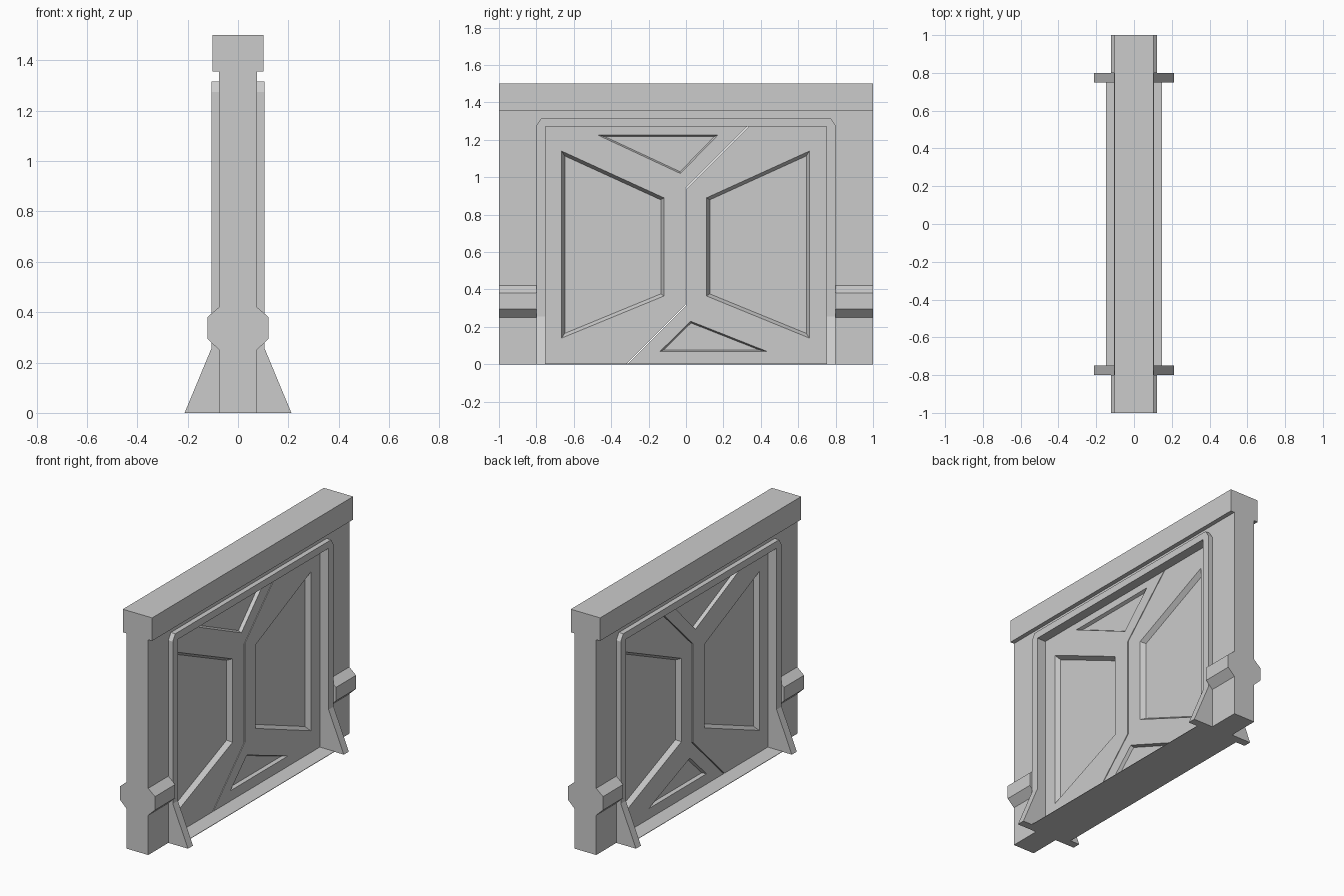
import bpy, bmesh
from mathutils import Vector

if "Cube" in bpy.data.objects:
    bpy.data.objects.remove(bpy.data.objects["Cube"])


def prism(name, pts, lo, hi, axis):
    """Extrude a 2D outline along X (pts = y,z) or Y (pts = x,z)."""
    place = (lambda p, d: (d, p[0], p[1])) if axis == 'X' else (lambda p, d: (p[0], d, p[1]))
    return loft(name, [place(p, lo) for p in pts], [place(p, hi) for p in pts])


def loft(name, ring_a, ring_b):
    """Closed solid between two matching rings of points."""
    bm = bmesh.new()
    a = [bm.verts.new(p) for p in ring_a]
    b = [bm.verts.new(p) for p in ring_b]
    bm.faces.new(a)
    bm.faces.new(b[::-1])
    n = len(a)
    for i in range(n):
        bm.faces.new((a[i], b[i], b[(i + 1) % n], a[(i + 1) % n]))
    bmesh.ops.recalc_face_normals(bm, faces=bm.faces)
    me = bpy.data.meshes.new(name)
    bm.to_mesh(me)
    bm.free()
    ob = bpy.data.objects.new(name, me)
    bpy.context.collection.objects.link(ob)
    return ob


def inset(pts, d):
    """Move every edge of a convex outline inward by d."""
    c = sum((Vector(p) for p in pts), Vector((0, 0))) / len(pts)
    lines = []
    for i, p in enumerate(pts):
        p, q = Vector(p), Vector(pts[(i + 1) % len(pts)])
        n = Vector((p.y - q.y, q.x - p.x)).normalized()
        if n.dot(c - p) < 0:
            n = -n
        lines.append((n, n.dot(p) + d))
    out = []
    for i in range(len(pts)):
        (n, a), (m, b) = lines[i - 1], lines[i]
        det = n.x * m.y - n.y * m.x
        out.append(((a * m.y - b * n.y) / det, (n.x * b - m.x * a) / det))
    return out


def mirrored(half):
    return half + [(-x, z) for x, z in reversed(half)]


# End posts with a bulging collar, and splayed feet beside them
post = mirrored([(0.075, 0), (0.075, 0.25), (0.122, 0.295), (0.122, 0.38),
                 (0.075, 0.42), (0.075, 1.36)])
foot = mirrored([(0.212, 0), (0.106, 0.255)])
for s, side in ((-1, "left"), (1, "right")):
    prism(side + "_post", post, s * 0.8, s * 1.0, 'Y')
    prism(side + "_foot", foot, s * 0.75, s * 0.8, 'Y')

# Top beam and header wall
prism("top_beam", mirrored([(0.102, 1.355), (0.102, 1.5)]), -1, 1, 'Y')
prism("header", mirrored([(0.075, 1.27), (0.075, 1.36)]), -0.8, 0.8, 'Y')

# Door surround with clipped upper corners
surround = mirrored([(0.8, 0), (0.8, 1.275), (0.775, 1.315)])
surround += [(-0.75, 0), (-0.75, 1.27), (0.75, 1.27), (0.75, 0)]
prism("door_surround", surround, -0.106, 0.106, 'X')

# Thin threshold plate
prism("threshold", mirrored([(0.147, 0), (0.147, 0.003)]), -0.75, 0.75, 'Y')

# Two door leaves split along a zigzag seam, with recessed panels on both faces
FACE = 0.045
G = 0.004
seam = [(0.33, 1.27), (0, 0.94), (0, 0.318), (-0.318, 0)]
leaves = {
    "left_door": ([(y - G, z) for y, z in seam] + [(-0.75, 0), (-0.75, 1.27)],
                  [([(-0.665, 1.14), (-0.665, 0.14), (-0.118, 0.365), (-0.118, 0.89)], 0.017, 0.03),
                   ([(-0.47, 1.225), (0.17, 1.225), (-0.03, 1.02)], 0.008, 0.02)]),
    "right_door": ([(y + G, z) for y, z in seam] + [(0.75, 0), (0.75, 1.27)],
                   [([(0.66, 1.14), (0.66, 0.14), (0.11, 0.365), (0.11, 0.89)], 0.017, 0.03),
                    ([(-0.14, 0.068), (0.435, 0.068), (0.025, 0.23)], 0.008, 0.02)]),
}
for name, (outline, recesses) in leaves.items():
    leaf = prism(name, outline, -FACE, FACE, 'X')
    for pts, slope, depth in recesses:
        for s in (-1, 1):
            floor = [(s * (FACE - depth), y, z) for y, z in inset(pts, slope)]
            mouth = [(s * (FACE + depth), y, z) for y, z in inset(pts, -slope)]
            cutter = loft("recess_cutter", floor, mouth)
            cutter.hide_render = True
            cutter.hide_set(True)
            mod = leaf.modifiers.new("recess", 'BOOLEAN')
            mod.operation = 'DIFFERENCE'
            mod.solver = 'EXACT'
            mod.object = cutter
